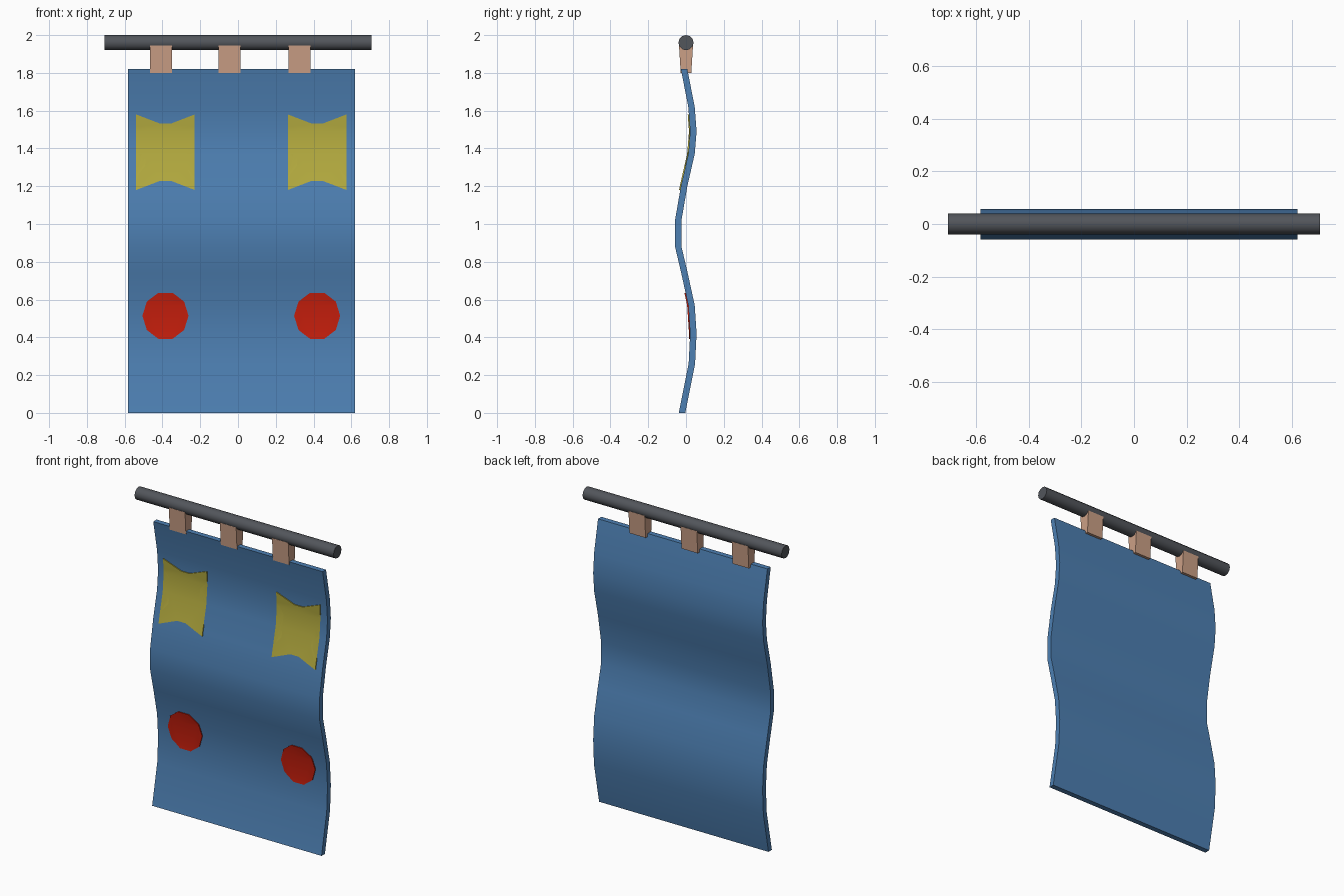
import bpy, bmesh, math
from mathutils import Vector

if "Cube" in bpy.data.objects:
    bpy.data.objects.remove(bpy.data.objects["Cube"])


def material(name, rgb):
    m = bpy.data.materials.new(name)
    m.diffuse_color = (*rgb, 1)
    m.use_nodes = True
    m.node_tree.nodes["Principled BSDF"].inputs["Base Color"].default_value = m.diffuse_color
    return m


BLUE = material("blue_cloth", (0.075, 0.215, 0.45))
YELLOW = material("yellow_patch", (0.46, 0.41, 0.05))
RED = material("red_patch", (0.60, 0.014, 0.004))
GREY = material("dark_grey", (0.085, 0.092, 0.105))
TAN = material("tan_strap", (0.60, 0.35, 0.24))

# Wave of the cloth as (z, y of the middle of the cloth)
WAVE = [(0, -0.021), (0.26, 0.031), (0.42, 0.039), (0.57, 0.029), (0.74, -0.008),
        (0.88, -0.041), (1.02, -0.041), (1.2, -0.010), (1.37, 0.029),
        (1.49, 0.039), (1.62, 0.029), (1.82, -0.010)]
HALF = 0.017


def wave_y(z):
    for (z0, y0), (z1, y1) in zip(WAVE, WAVE[1:]):
        if z <= z1:
            return y0 + (y1 - y0) * (z - z0) / (z1 - z0)
    return WAVE[-1][1]


def finish(name, bm, mat, smooth=False):
    bmesh.ops.recalc_face_normals(bm, faces=bm.faces[:])
    me = bpy.data.meshes.new(name)
    bm.to_mesh(me)
    bm.free()
    me.materials.append(mat)
    ob = bpy.data.objects.new(name, me)
    bpy.context.collection.objects.link(ob)
    if smooth:
        bpy.ops.object.select_all(action='DESELECT')
        bpy.context.view_layer.objects.active = ob
        ob.select_set(True)
        bpy.ops.object.shade_smooth_by_angle(angle=math.radians(40))
    return ob


# Hanging cloth: wavy strip of four-corner rings, bridged and capped
bm = bmesh.new()
rings = [[bm.verts.new((x, y + s, z)) for x, s in
          ((-0.583, -HALF), (0.62, -HALF), (0.62, HALF), (-0.583, HALF))]
         for z, y in WAVE]
for a, b in zip(rings, rings[1:]):
    for i in range(4):
        j = (i + 1) % 4
        bm.faces.new((a[i], a[j], b[j], b[i]))
bm.faces.new(rings[0])
bm.faces.new(rings[-1])
finish("cloth", bm, BLUE, True)


# Thin patches that follow the wave of the cloth
def patch(name, cx, cz, outline, mat):
    bm = bmesh.new()
    bm.faces.new([bm.verts.new((cx + x, 0, cz + z)) for x, z in outline])
    bmesh.ops.triangulate(bm, faces=bm.faces[:])
    for z, _ in WAVE:
        bmesh.ops.bisect_plane(bm, geom=bm.verts[:] + bm.edges[:] + bm.faces[:],
                               plane_co=(0, 0, z), plane_no=(0, 0, 1))
    for v in bm.verts:
        v.co.y = wave_y(v.co.z) - HALF - 0.006
    ext = bmesh.ops.extrude_face_region(bm, geom=bm.faces[:])
    back = [g for g in ext["geom"] if isinstance(g, bmesh.types.BMVert)]
    bmesh.ops.translate(bm, verts=back, vec=Vector((0, 0.008, 0)))
    finish(name, bm, mat, True)


quarter = [(0.145, 0), (0.105, 0.07), (0.155, 0.135), (0.155, 0.2), (0.03, 0.152)]
top = quarter + [(-x, z) for x, z in reversed(quarter)]
star = top + [(x, -z) for x, z in reversed(top[1:-1])]
disc = [(0.122 * math.cos(i * math.tau / 10), 0.128 * math.sin(i * math.tau / 10))
        for i in range(10)]
for side, cx in (("left", -0.384), ("right", 0.419)):
    patch("star_patch_" + side, cx, 1.38, star, YELLOW)
    patch("round_patch_" + side, cx, 0.514, disc, RED)

# Hanging rod
bm = bmesh.new()
bmesh.ops.create_cone(bm, cap_ends=True, segments=12, radius1=0.04, radius2=0.04, depth=1.413)
for v in bm.verts:
    v.co = Vector((v.co.z, v.co.x, v.co.y + 1.96))
finish("rod", bm, GREY, True)

# Straps: boxes tapered downwards
for n, cx in enumerate((-0.408, -0.045, 0.325)):
    bm = bmesh.new()
    bmesh.ops.create_cube(bm, size=1)
    for v in bm.verts:
        upper = v.co.z > 0
        v.co = Vector((cx + v.co.x * 0.115,
                       v.co.y * (0.074 if upper else 0.056),
                       1.945 if upper else 1.80))
    finish("strap_%d" % (n + 1), bm, TAN)
